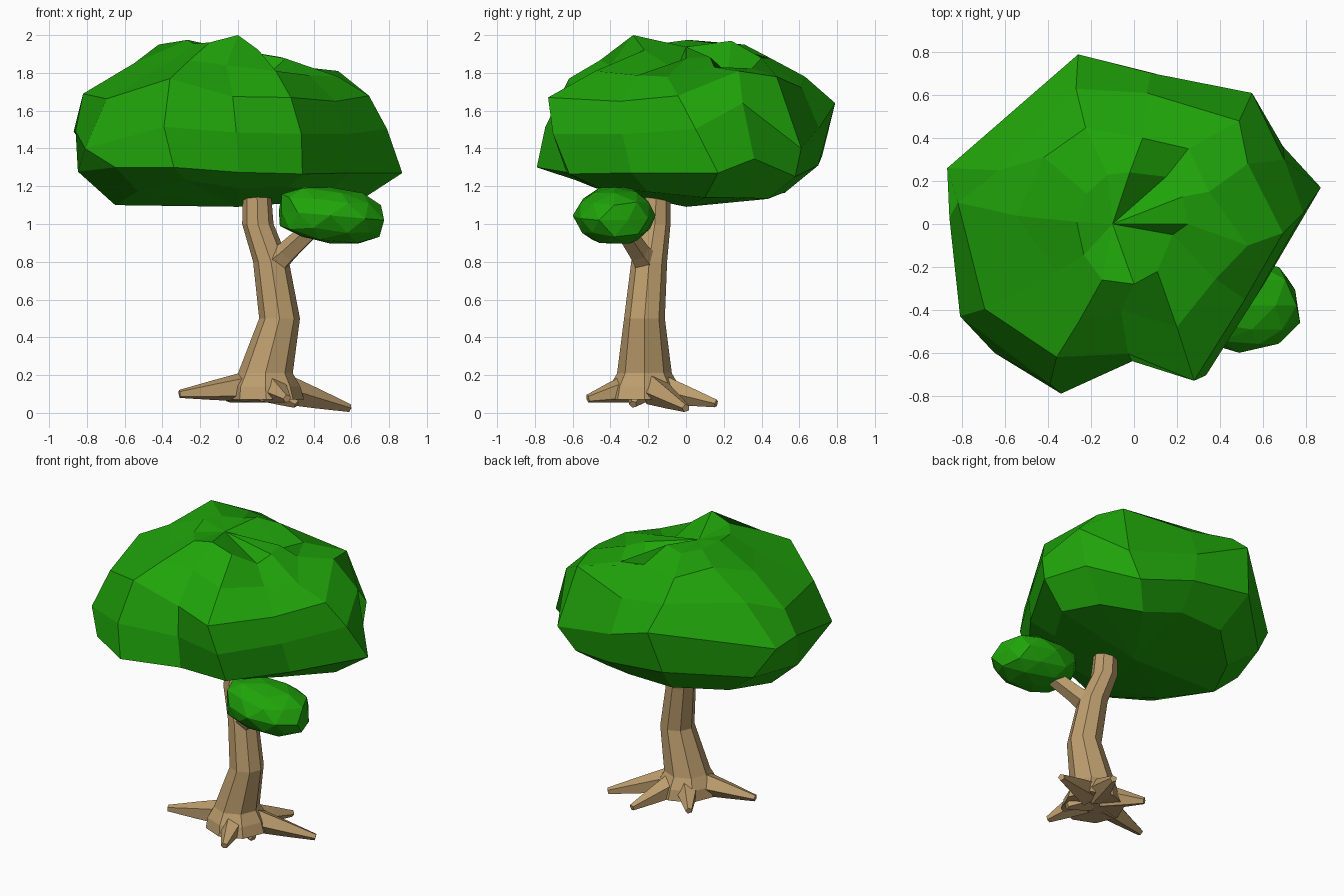
import bpy, bmesh, random
from math import sin, cos, tau, exp, copysign
from mathutils import Vector

random.seed(4)
if "Cube" in bpy.data.objects:
    bpy.data.objects.remove(bpy.data.objects["Cube"])


def material(name, colour):
    mat = bpy.data.materials.new(name)
    mat.use_nodes = True
    mat.diffuse_color = (*colour, 1)
    bsdf = mat.node_tree.nodes["Principled BSDF"]
    bsdf.inputs["Base Color"].default_value = (*colour, 1)
    bsdf.inputs["Roughness"].default_value = 0.9
    return mat


leaf = material("leaf green", (0.014, 0.37, 0.003))
bark = material("bark tan", (0.51, 0.34, 0.155))


def finish(name, bm, mat):
    bmesh.ops.recalc_face_normals(bm, faces=bm.faces)
    mesh = bpy.data.meshes.new(name)
    bm.to_mesh(mesh)
    bm.free()
    mesh.materials.append(mat)
    obj = bpy.data.objects.new(name, mesh)
    bpy.context.collection.objects.link(obj)
    return obj


def bridge(bm, rings):
    """Join successive rings of vertices with quads."""
    for low, high in zip(rings, rings[1:]):
        n = len(low)
        for i in range(n):
            j = (i + 1) % n
            bm.faces.new((low[i], low[j], high[j], high[i]))


def fan(bm, ring, tip):
    for i, v in enumerate(ring):
        bm.faces.new((v, ring[(i + 1) % len(ring)], tip))


def limb(name, path, sides, level=False):
    """Tapered faceted tube through (x, y, z, radius) stations."""
    bm = bmesh.new()
    points = [Vector(p[:3]) for p in path]
    rings = []
    for k, (p, station) in enumerate(zip(points, path)):
        along = points[min(k + 1, len(points) - 1)] - points[max(k - 1, 0)]
        if level:
            side, up = Vector((1, 0, 0)), Vector((0, 1, 0))
        else:
            side = along.cross(Vector((0, 0, 1))).normalized()
            up = side.cross(along).normalized()
        rings.append([bm.verts.new(p + station[3] * (side * cos(tau * i / sides) + up * sin(tau * i / sides)))
                      for i in range(sides)])
    bridge(bm, rings)
    bm.faces.new(rings[0])
    bm.faces.new(rings[-1])
    return finish(name, bm, bark)


# Trunk with a flared foot
limb("trunk", [(0.15, -0.22, 0.07, 0.2), (0.145, -0.22, 0.14, 0.185), (0.145, -0.22, 0.21, 0.145),
               (0.22, -0.22, 0.5, 0.108), (0.175, -0.195, 0.8, 0.095),
               (0.105, -0.165, 1.0, 0.083), (0.1, -0.155, 1.2, 0.072)], 8, level=True)

# Side branch carrying the small leaf clump
limb("branch", [(0.18, -0.2, 0.78, 0.08), (0.26, -0.25, 0.85, 0.06), (0.42, -0.35, 1.0, 0.05)], 5)

# Roots spreading from the foot of the trunk
foot = Vector((0.15, -0.22, 0.15))
root_tips = {"right": (0.59, 0.0, 0.025), "back": (0.3, 0.16, 0.05), "back_left": (-0.05, 0.04, 0.075),
             "left": (-0.31, -0.31, 0.1), "front": (0.26, -0.52, 0.075), "front_right": (0.31, -0.28, 0.045)}
for name, tip in root_tips.items():
    tip = Vector(tip)
    start, middle = foot.lerp(tip, 0.2), foot.lerp(tip, 0.6)
    limb("root_" + name, [(*start, 0.085), (*middle, 0.055), (*tip, 0.022)], 5)

# Main crown: outline radii around the axis, stacked in layers
outline = [0.78, 0.81, 0.69, 0.69, 0.8, 0.8, 0.86, 0.9, 0.85, 0.65, 0.74, 0.68]
layers = [(1.09, 0.72), (1.27, 0.95), (1.48, 0.97), (1.67, 0.9), (1.82, 0.65), (1.94, 0.33)]
bm = bmesh.new()
rings = []
for z, scale in layers:
    ring = []
    for i, r in enumerate(outline):
        a = tau * i / len(outline)
        r *= scale * random.uniform(0.98, 1.02)
        x, y = r * cos(a), r * sin(a)
        lift = max(0.1 * y, -0.22 * y) if z < 1.2 else 0
        ring.append(bm.verts.new((x, y, z + lift + random.uniform(-0.01, 0.01))))
    rings.append(ring)
bridge(bm, rings)
fan(bm, rings[0], bm.verts.new((0, 0, 1.09)))
fan(bm, rings[-1], bm.verts.new((-0.1, 0, 1.95)))

# Knobbly peaks and hollows, each claimed by the corner in that direction
peaks = [(0, -0.28, 2.0), (-0.02, 0.24, 1.97), (-0.42, 0.31, 1.95), (-0.36, -0.22, 1.86),
         (-0.06, -0.4, 1.84), (-0.36, -0.62, 1.77), (0.2, -0.48, 1.81), (0.28, -0.73, 1.67),
         (0.18, -0.05, 1.81), (0.15, 0.22, 1.8), (0.35, 0.15, 1.83), (0.53, 0.28, 1.81),
         (0.53, -0.1, 1.78), (0.49, 0.48, 1.78), (0.04, 0.4, 1.88), (-0.27, 0.63, 1.78),
         (-0.26, 0.79, 1.64), (-0.63, 0.25, 1.74), (-0.82, 0.1, 1.69), (-0.87, 0.26, 1.49),
         (-0.81, -0.43, 1.4), (-0.65, -0.6, 1.3), (-0.34, -0.79, 1.3), (0.7, 0.3, 1.64),
         (0.55, 0.61, 1.4), (0.87, 0.17, 1.27), (0.1, 0.7, 1.31), (-0.65, 0, 1.1), (0.67, 0.1, 1.14)]
heart = Vector((0, 0, 1.4))
free = set(bm.verts)
moves = []
for peak in map(Vector, peaks):
    corner = min(free, key=lambda v: (v.co - heart).angle(peak - heart))
    free.remove(corner)
    moves.append((corner.co.copy(), peak - corner.co))
    corner.co = peak
# Remaining corners follow their neighbours softly
for v in free:
    total, weight = Vector(), 0.5
    for origin, shift in moves:
        w = exp(-((v.co - origin).length / 0.25) ** 2)
        total += w * shift
        weight += w
    v.co += total / weight
finish("crown", bm, leaf)

# Small blocky leaf clump on the branch
bm = bmesh.new()
bmesh.ops.create_icosphere(bm, subdivisions=2, radius=1)
for v in bm.verts:
    d = Vector([copysign(abs(c) ** 0.85, c) for c in v.co]) * random.uniform(0.94, 1.05)
    v.co = Vector((0.49 + 0.285 * d.x, -0.38 + 0.21 * d.y, 1.045 + 0.15 * d.z - 0.025 * d.x))
finish("leaf_clump", bm, leaf)
